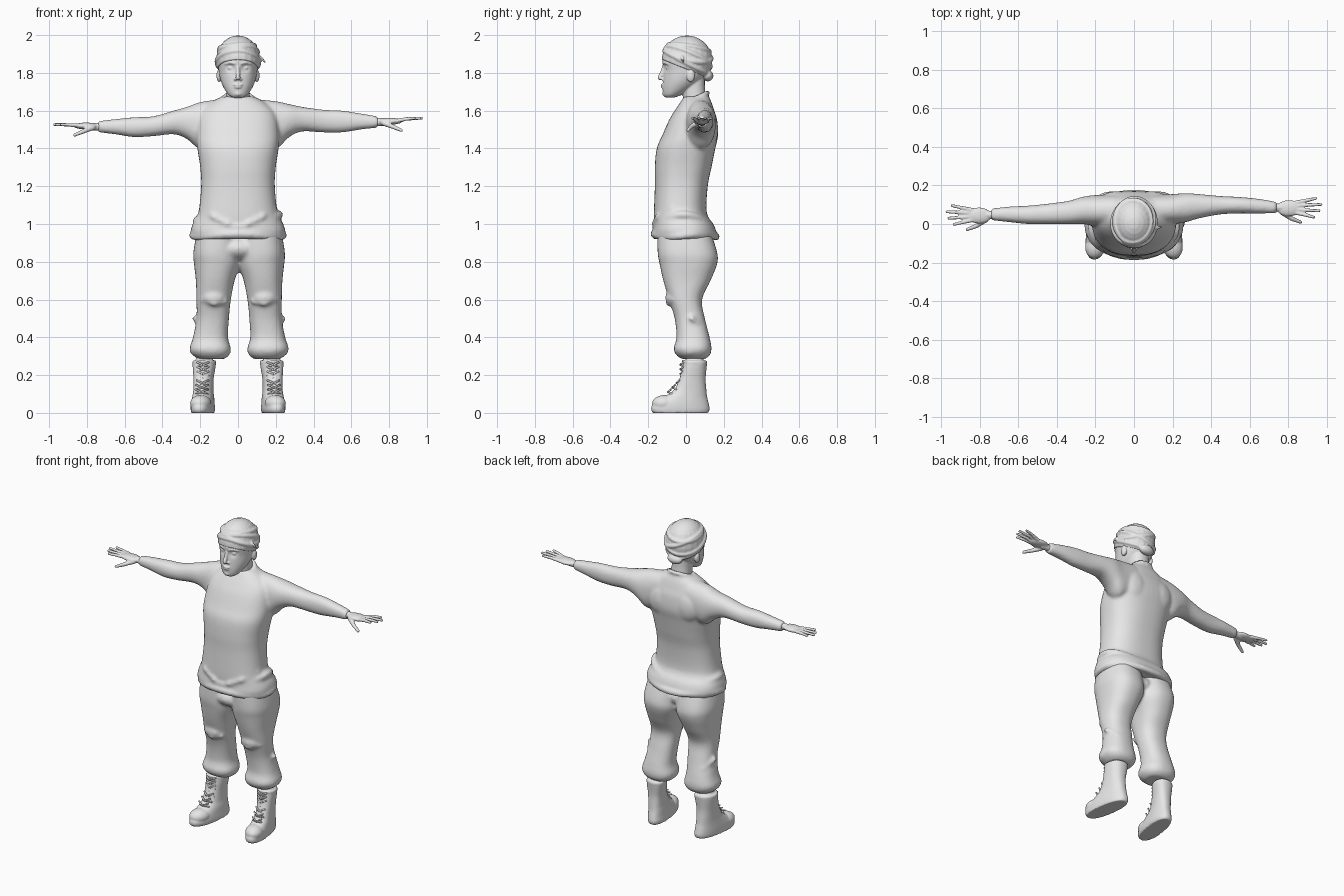
import bpy, bmesh, math
from mathutils import Vector, Matrix

if "Cube" in bpy.data.objects:
    bpy.data.objects.remove(bpy.data.objects["Cube"])

grey = bpy.data.materials.new("plain grey")
grey.use_nodes = True
grey.diffuse_color = (0.8, 0.8, 0.8, 1)
grey.node_tree.nodes["Principled BSDF"].inputs["Base Color"].default_value = (0.8, 0.8, 0.8, 1)


def spline(rows, steps=5):
    """Smooth the section table with a Catmull-Rom curve."""
    out = []
    for i in range(len(rows) - 1):
        a, b, c, d = (rows[max(0, min(len(rows) - 1, i + k))] for k in (-1, 0, 1, 2))
        for s in range(steps):
            t = s / steps
            out.append([q + t * (r - p) / 2 + t * t * (2 * p - 5 * q + 4 * r - s2) / 2
                        + t ** 3 * (3 * q - p - 3 * r + s2) / 2
                        for p, q, r, s2 in zip(a, b, c, d)])
    return out + [list(rows[-1])]


def loft(bm, rows, axis="z", power=0.9, sides=48):
    """Skin rows of (position, u low, u high, v low, v high)."""
    rings = []
    for t, u0, u1, v0, v1 in spline(rows):
        ring = []
        for k in range(sides):
            c, s = math.cos(math.tau * k / sides), math.sin(math.tau * k / sides)
            u = (u0 + u1) / 2 + (u1 - u0) / 2 * math.copysign(abs(c) ** power, c)
            v = (v0 + v1) / 2 + (v1 - v0) / 2 * math.copysign(abs(s) ** power, s)
            ring.append(bm.verts.new((u, v, t) if axis == "z" else (t, u, v)))
        rings.append(ring)
    for a, b in zip(rings, rings[1:]):
        for k in range(sides):
            n = (k + 1) % sides
            bm.faces.new((a[k], a[n], b[n], b[k]))
    bm.faces.new(rings[0])
    bm.faces.new(rings[-1])


def ball(bm, centre, radii):
    m = Matrix.Translation(centre) @ Matrix.Diagonal((*radii, 1))
    return bmesh.ops.create_uvsphere(bm, u_segments=20, v_segments=14, radius=1, matrix=m)["verts"]


def tube(bm, points, r, end=None):
    """Round rod through points, tapering to the end radius."""
    end = end or r
    pts = [Vector(p) for p in points]
    size = [r + (end - r) * i / (len(pts) - 1) for i in range(len(pts))]
    for i, p in enumerate(pts):
        bmesh.ops.create_uvsphere(bm, u_segments=10, v_segments=6, radius=size[i], matrix=Matrix.Translation(p))
        if i:
            d = p - pts[i - 1]
            m = Matrix.Translation((p + pts[i - 1]) / 2) @ d.to_track_quat("Z", "Y").to_matrix().to_4x4()
            bmesh.ops.create_cone(bm, cap_ends=True, segments=10, radius1=size[i - 1],
                                  radius2=size[i], depth=d.length, matrix=m)


def hoop(bm, centre, rx, ry, height, r):
    """Closed fold of cloth; height is a function of the angle."""
    angles = [math.tau * k / 40 for k in range(41)]
    tube(bm, [(centre[0] + rx * math.cos(a), centre[1] + ry * math.sin(a),
               centre[2] + height(a)) for a in angles], r)


def finish(bm, name, voxel=0, rounds=3):
    bmesh.ops.recalc_face_normals(bm, faces=bm.faces)
    for f in bm.faces:
        f.smooth = True
    mesh = bpy.data.meshes.new(name)
    bm.to_mesh(mesh)
    bm.free()
    mesh.materials.append(grey)
    ob = bpy.data.objects.new(name, mesh)
    bpy.context.collection.objects.link(ob)
    if voxel:
        rm = ob.modifiers.new("Blend", "REMESH")
        rm.mode, rm.voxel_size, rm.use_smooth_shade = "VOXEL", voxel, True
        sm = ob.modifiers.new("Soften", "SMOOTH")
        sm.factor, sm.iterations = 0.5, rounds


# sweater: body, sleeves, hem folds and collar
bm = bmesh.new()
loft(bm, [(0.92, -.24, .24, -.17, .16), (0.96, -.25, .25, -.175, .16), (1.0, -.24, .24, -.17, .145),
          (1.06, -.21, .21, -.17, .11), (1.2, -.195, .195, -.165, .115), (1.3, -.2, .2, -.165, .135),
          (1.4, -.215, .215, -.155, .155), (1.47, -.22, .22, -.125, .17), (1.55, -.21, .21, -.09, .165),
          (1.6, -.19, .19, -.06, .15), (1.645, -.14, .14, -.03, .135), (1.675, -.085, .085, -.01, .12)], power=0.82)
loft(bm, [(.1, .0, .15, 1.44, 1.66), (.2, .0, .155, 1.4, 1.65), (.27, .01, .16, 1.46, 1.635),
          (.34, .03, .155, 1.49, 1.62), (.45, .05, .145, 1.485, 1.605), (.55, .055, .14, 1.485, 1.6),
          (.65, .055, .13, 1.5, 1.585), (.74, .055, .115, 1.51, 1.57)], "x")
loft(bm, [(-.1, -.01, .15, 1.44, 1.66), (-.2, -.01, .15, 1.4, 1.645), (-.27, 0, .14, 1.45, 1.62),
          (-.34, 0, .12, 1.475, 1.6), (-.45, 0, .105, 1.465, 1.57), (-.55, 0, .095, 1.46, 1.565),
          (-.65, .01, .09, 1.475, 1.555), (-.74, .02, .08, 1.485, 1.545)], "x")
hoop(bm, (0, -.005, .94), .24, .165, lambda a: .008 * math.sin(3 * a), .02)
hoop(bm, (0, -.015, 1.01), .22, .145, lambda a: .025 * math.cos(2 * a) + .015 * math.cos(a), .02)
hoop(bm, (0, .05, 1.665), .074, .064, lambda a: .03 * math.sin(a), .014)
for s in (-1, 1):
    ball(bm, (s * .09, .12, 1.5), (.09, .05, .1))
    tube(bm, [(s * .19, -.07, 1.08), (s * .13, -.145, 1.04), (s * .05, -.165, 1.0)], .018)
finish(bm, "sweater", .01, 4)

# trousers: two legs with knee pouches and turned cuffs
bm = bmesh.new()
for s, shift in ((1, 0), (-1, .012)):
    leg = [(.96, 0, .23, -.15, .13), (.85, 0, .248, -.15, .165), (.79, 0, .245, -.14, .165),
           (.7, .03, .235, -.12, .13), (.6, .05, .232, -.09, .085), (.5, .06, .232, -.06, .1),
           (.4, .065, .25, -.05, .125), (.34, .05, .268, -.065, .135), (.305, .06, .25, -.05, .125),
           (.285, .085, .22, -.02, .1)]
    loft(bm, [(z, *sorted((s * a + shift, s * b + shift)), f, r) for z, a, b, f, r in leg], power=0.85)
    ball(bm, (s * .14 + shift, -.06, .61), (.065, .05, .05))
    tube(bm, [(s * .08 + shift, -.07, .59), (s * .14 + shift, -.095, .58), (s * .2 + shift, -.065, .6)], .014)
    hoop(bm, (s * .158 + shift, .036, .33), .092, .08, lambda a: .008 * math.sin(3 * a), .018)
    tube(bm, [(s * .24 + shift, .03, .5), (s * .2 + shift, .09, .45), (s * .12 + shift, .1, .42)], .015)
ball(bm, (0, -.01, .87), (.16, .14, .075))
finish(bm, "trousers", .01, 4)

# boots with soles and crossed laces
for s, side in ((1, "left"), (-1, "right")):
    turn = Matrix.Identity(4)
    turn[0][1], turn[0][3] = -.13 * s, .007 * s
    bm = bmesh.new()
    boot = [(0, .12, .232, -.175, .118), (.02, .115, .235, -.185, .125), (.05, .118, .235, -.172, .12),
            (.085, .122, .232, -.115, .112), (.12, .128, .23, -.065, .108), (.18, .128, .232, -.035, .104),
            (.25, .118, .238, -.018, .11), (.275, .118, .236, -.015, .11), (.285, .135, .22, .0, .09),
            (.36, .135, .22, .01, .09)]
    loft(bm, [(z, *sorted((s * a, s * b)), f, r) for z, a, b, f, r in boot], power=0.85)
    hoop(bm, (s * .178, .045, .268), .055, .06, lambda a: -.006 * math.sin(a), .008)
    ball(bm, (s * .176, -.11, .05), (.056, .07, .045))
    bm.transform(turn)
    finish(bm, side + "_boot", .006, 2)
    bm = bmesh.new()
    for k in range(7):
        z = .1 + .024 * k
        y = -.1 + .075 * min(1, (z - .09) / .08)
        tube(bm, [(s * .145, y + .02, z), (s * .176, y - .005, z + .01), (s * .207, y + .01, z + .024)], .005)
        tube(bm, [(s * .207, y + .02, z), (s * .176, y - .005, z + .01), (s * .145, y + .01, z + .024)], .005)
    bm.transform(turn)
    finish(bm, side + "_laces")

# hands: wrist, palm, spread fingers and thumb
for s, side, y, z, lift in ((1, "left", .085, 1.54, .02), (-1, "right", .047, 1.515, .012)):
    bm = bmesh.new()
    tube(bm, [(s * .69, y, z), (s * .78, y, z)], .024, .02)
    ball(bm, (s * .805, y - .003, z + .004), (.066, .042, .018))
    for dy, reach in ((-.033, .935), (-.011, .962), (.011, .972), (.032, .945)):
        tube(bm, [(s * .84, y + dy * .8, z + .006), (s * .89, y + dy * 1.15, z + lift * .8),
                  (s * reach, y + dy * 1.5, z + lift)], .0115, .008)
    tube(bm, [(s * .77, y - .025, z - .005), (s * .82, y - .058, z - .025),
              (s * .865, y - .075, z - .044)], .015, .009)
    finish(bm, side + "_hand", .005, 2)

# head: skull, neck, eyes, nose, mouth and ears
bm = bmesh.new()
loft(bm, [(1.67, -.03, .03, -.11, -.06), (1.685, -.052, .052, -.12, -.02), (1.72, -.075, .075, -.124, .04),
          (1.76, -.092, .092, -.122, .085), (1.81, -.102, .102, -.12, .12), (1.87, -.106, .106, -.124, .13),
          (1.93, -.085, .085, -.1, .11), (1.96, -.04, .04, -.05, .06)], power=1)
sockets = [Vector((s * .038, -.11, 1.828)) for s in (-1, 1)]
for v in bm.verts:
    for p in sockets:
        v.co.y += .014 * math.exp(-(v.co - p).length_squared / .0005)
loft(bm, [(1.58, -.075, .075, -.02, .12), (1.66, -.062, .062, -.015, .108),
          (1.72, -.06, .06, -.025, .1), (1.8, -.06, .06, -.03, .1)])
tube(bm, [(0, -.116, 1.835), (0, -.127, 1.8), (0, -.138, 1.775)], .009, .013)
for s in (-1, 1):
    ball(bm, (s * .038, -.096, 1.826), (.017, .012, .01))
    tube(bm, [(s * .018, -.118, 1.85), (s * .04, -.112, 1.855), (s * .065, -.094, 1.848)], .007)
    ball(bm, (s * .014, -.122, 1.766), (.009, .01, .008))
    ball(bm, (s * .1, .025, 1.785), (.014, .022, .034))
ball(bm, (0, -.121, 1.737), (.026, .013, .006))
ball(bm, (0, -.119, 1.724), (.022, .014, .007))
ball(bm, (0, -.108, 1.69), (.022, .018, .016))
finish(bm, "head", .0045, 2)

# head wrap: cap trimmed on a slope, crossed bands and a knot
bm = bmesh.new()
middle, radii = Vector((0, .005, 1.865)), (.116, .134, .133)
ball(bm, middle, radii)
cut = bmesh.ops.bisect_plane(bm, geom=bm.verts[:] + bm.edges[:] + bm.faces[:], plane_co=(0, -.13, 1.872),
                             plane_no=(0, -.4, -1), clear_outer=True)
bmesh.ops.holes_fill(bm, edges=[e for e in cut["geom_cut"] if isinstance(e, bmesh.types.BMEdge)])
for base, back, tilt in ((-.02, -.07, 0), (.02, -.06, .03), (.035, -.03, -.04), (.075, -.03, .02)):
    path = []
    for k in range(41):
        a = math.tau * k / 40
        d = Vector((math.cos(a), math.sin(a), (base + back * math.sin(a) + tilt * math.cos(a)) / .13 + .05))
        d.normalize()
        path.append(middle + Vector([.96 * u * r for u, r in zip(d, radii)]))
    tube(bm, path, .013)
ball(bm, (0, .115, 1.785), (.05, .03, .03))
tube(bm, [(.11, -.02, 1.89), (.128, -.02, 1.875), (.142, -.015, 1.857)], .008, .005)
finish(bm, "head_wrap", .005, 2)
